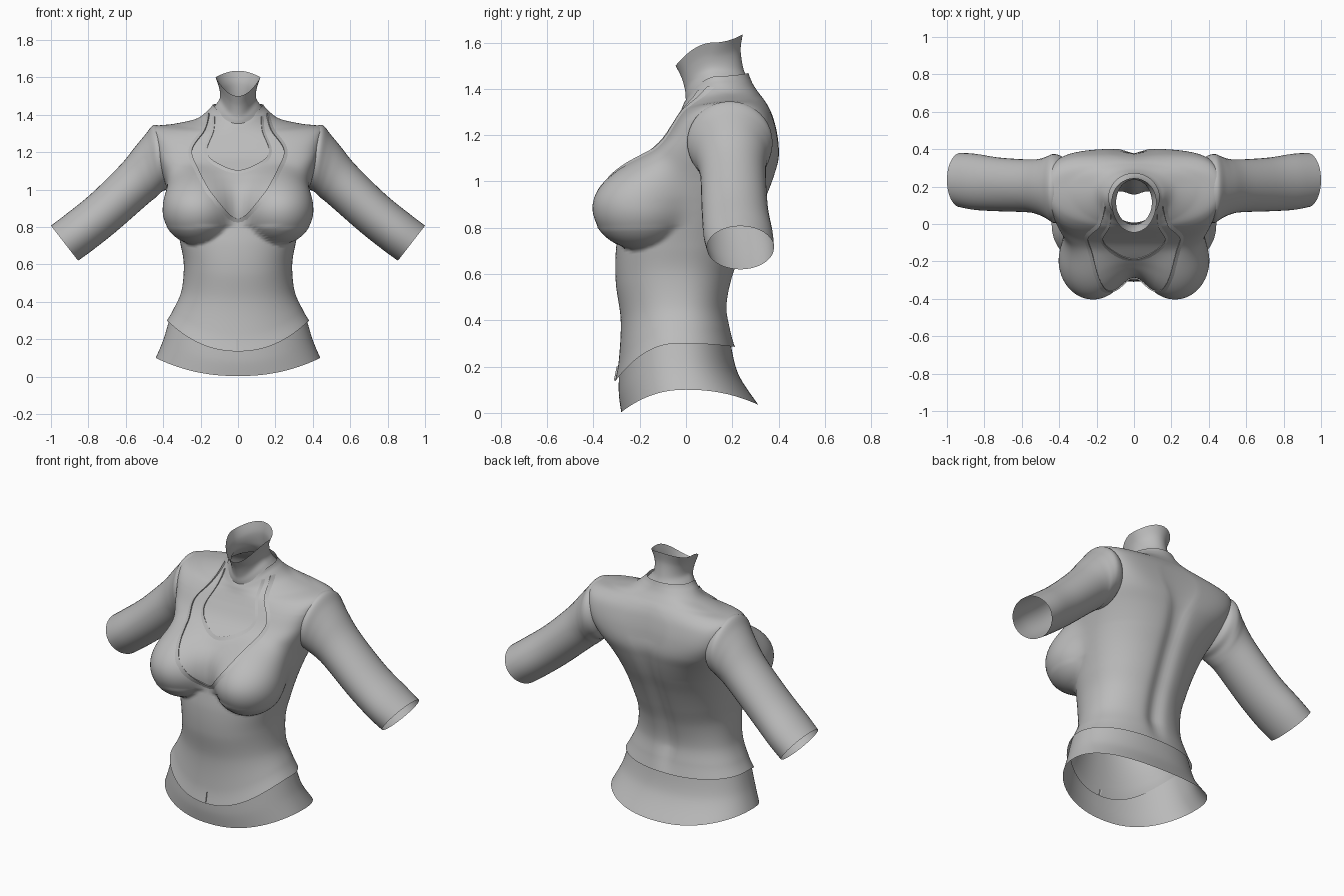
import bpy, bmesh, math
from mathutils import Vector
from mathutils.bvhtree import BVHTree

if "Cube" in bpy.data.objects:
    bpy.data.objects.remove(bpy.data.objects["Cube"])

grey = bpy.data.materials.new("plain grey")
grey.diffuse_color = (0.5, 0.5, 0.5, 1)
grey.use_nodes = True
grey.node_tree.nodes["Principled BSDF"].inputs["Base Color"].default_value = grey.diffuse_color
COLS = 120


def spline(keys, sub):
    """Smoothly interpolate rows of numbers."""
    out = []
    for i in range(len(keys) - 1):
        a, b = keys[max(i - 1, 0)], keys[i]
        c, d = keys[i + 1], keys[min(i + 2, len(keys) - 1)]
        for k in range(sub):
            t = k / sub
            out.append([0.5 * (2 * q + (r - p) * t + (2 * p - 5 * q + 4 * r - s) * t * t
                               + (3 * q - p - 3 * r + s) * t ** 3)
                        for p, q, r, s in zip(a, b, c, d)])
    out.append(list(keys[-1]))
    return out


def loft(rings):
    """Bridge closed rings of points into an open tube."""
    bm = bmesh.new()
    rows = [[bm.verts.new(p) for p in ring] for ring in rings]
    n = len(rows[0])
    for r0, r1 in zip(rows, rows[1:]):
        for j in range(n):
            bm.faces.new((r0[j], r0[(j + 1) % n], r1[(j + 1) % n], r1[j]))
    return bm


def body_ring(key):
    """Half width, side y/z, front y/z, back y/z, squareness of front (back is squarer)."""
    w, ys, zs, yf, zf, yb, zb, e = key
    pts = []
    for j in range(COLS):
        a = 2 * math.pi * j / COLS
        c, s = math.cos(a), math.sin(a)
        ex = e + max(0, e - 2.3) * 0.9 if s > 0 else e
        x = w * math.copysign(abs(c) ** (2 / ex), c)
        yt, zt = (yb, zb) if s > 0 else (yf, zf)
        y = ys + (yt - ys) * abs(s) ** (2 / ex)
        z = zs * c * c + zt * s * s
        pts.append(Vector((x, y, z)))
    return pts


def finish(name, bm, angle=50):
    bmesh.ops.recalc_face_normals(bm, faces=bm.faces)
    me = bpy.data.meshes.new(name)
    bm.to_mesh(me)
    bm.free()
    me.materials.append(grey)
    ob = bpy.data.objects.new(name, me)
    bpy.context.collection.objects.link(ob)
    bpy.ops.object.select_all(action='DESELECT')
    ob.select_set(True)
    bpy.context.view_layer.objects.active = ob
    bpy.ops.object.shade_smooth_by_angle(angle=math.radians(angle))
    return ob


# Teardrop bust volumes used to push the chest outwards
bust = bmesh.new()
for side in (-1, 1):
    made = bmesh.ops.create_uvsphere(bust, u_segments=64, v_segments=48, radius=1)
    for v in made['verts']:
        x, y, z = v.co
        up = max(z, 0)
        v.co = (side * (0.215 - 0.03 * up * up) + 0.19 * x,
                -0.195 + 0.214 * y + 0.17 * up * up,
                0.89 + z * (0.26 if z > 0 else 0.185))
bust_tree = BVHTree.FromBMesh(bust)
bust.free()

# Shirt body, from hem over the shoulders to the collar
shirt_keys = [
    (.380, -.03, .30, -.307, .135, .212, .285, 2.2),
    (.345, -.03, .36, -.290, .23, .195, .36, 2.2),
    (.302, -.03, .46, -.282, .40, .182, .46, 2.2),
    (.290, -.03, .60, -.303, .56, .205, .58, 2.2),
    (.310, -.02, .72, -.303, .70, .250, .70, 2.2),
    (.335, .00, .83, -.285, .82, .300, .82, 2.2),
    (.360, .03, .93, -.275, .91, .350, .93, 2.3),
    (.385, .08, 1.02, -.255, 1.00, .385, 1.03, 2.5),
    (.415, .13, 1.11, -.195, 1.09, .402, 1.11, 2.9),
    (.440, .17, 1.20, -.110, 1.17, .395, 1.20, 3.4),
    (.456, .19, 1.28, -.060, 1.24, .375, 1.28, 3.3),
    (.454, .20, 1.335, -.030, 1.29, .350, 1.335, 2.4),
    (.340, .20, 1.352, -.018, 1.315, .320, 1.375, 2.0),
    (.220, .19, 1.380, -.010, 1.335, .295, 1.41, 2.0),
    (.155, .16, 1.430, -.002, 1.35, .280, 1.44, 2.0),
    (.135, .14, 1.455, .008, 1.365, .270, 1.468, 2.0),
]
shirt = loft([body_ring(k) for k in spline(shirt_keys, 10)])
for v in shirt.verts:
    x, y, z = v.co
    # spine furrow
    if y > 0.05:
        fade = max(0, min(1, (z - 0.28) / 0.15, (1.36 - z) / 0.2))
        v.co.y -= 0.025 * fade * math.exp(-(x / 0.05) ** 2)
    # bust, blended into the chest
    elif y < 0.1 and z < 1.2:
        d = Vector((x, y, 0))
        r = d.length
        d.normalize()
        hit = bust_tree.ray_cast(d * 2 + Vector((0, 0, z)), -d, 2)[0]
        if hit:
            q = math.hypot(hit.x, hit.y)
            k = 0.02 + 0.06 * max(0, min(1, (z - 0.78) / 0.15))
            h = max(k - abs(q - r), 0) / k
            new = max(q, r) + h * h * k / 4
            v.co.x, v.co.y = d.x * new, d.y * new
# relax the chest above the underbust fold
chest = [v for v in shirt.verts if v.co.y < 0.05 and 0.8 < v.co.z < 1.26]
for _ in range(6):
    bmesh.ops.smooth_vert(shirt, verts=chest, factor=0.5,
                          use_axis_x=True, use_axis_y=True, use_axis_z=True)
shirt_tree = BVHTree.FromBMesh(shirt)
# armhole openings, hidden inside the sleeves
holes = []
for f in shirt.faces:
    m = f.calc_center_median()
    if abs(m.x) > 0.40 and ((m.y - .19) / .125) ** 2 + ((m.z - 1.17) / .11) ** 2 < 1:
        holes.append(f)
bmesh.ops.delete(shirt, geom=holes, context='FACES')
finish("shirt_body", shirt, 60)

# Hip band below the shirt hem
hip_keys = [(.362, -.03, .325, -.290, .16, .190, .315, 2.2),
            (.398, -.02, .20, -.290, .08, .225, .17, 2.2),
            (.440, .00, .10, -.280, .003, .312, .035, 2.2)]
finish("hip_band", loft([body_ring(k) for k in spline(hip_keys, 8)]))

# Neck with slanted open top, its base flared to meet the collar
neck_keys = [(.150, .15, 1.415, .002, 1.335, .277, 1.43, 2),
             (.118, .13, 1.455, -.002, 1.365, .258, 1.46, 2),
             (.097, .12, 1.49, -.005, 1.40, .245, 1.50, 2),
             (.100, .11, 1.54, -.020, 1.45, .236, 1.57, 2),
             (.120, .12, 1.60, -.045, 1.50, .245, 1.635, 2)]
finish("neck", loft([body_ring(k) for k in spline(neck_keys, 8)]))

# Sleeves: upper x/z, lower x/z, front y, back y
sleeve_keys = [(.385, 1.315, .355, 1.03, .035, .345),
               (.415, 1.338, .375, 1.005, .012, .366),
               (.455, 1.343, .405, .99, .006, .374),
               (.495, 1.295, .425, .972, .025, .364),
               (.545, 1.235, .447, .952, .045, .350),
               (.630, 1.130, .490, .917, .062, .345),
               (.790, .973, .650, .777, .068, .355),
               (.920, .868, .775, .678, .075, .375),
               (1.00, .807, .855, .62, .090, .380)]
for side, label in ((-1, "right"), (1, "left")):
    rings = []
    for ux, uz, lx, lz, y0, y1 in spline(sleeve_keys, 5):
        ring = []
        for j in range(40):
            a = 2 * math.pi * j / 40
            c, s = math.cos(a), math.sin(a)
            ring.append((side * ((ux + lx) + (ux - lx) * c) / 2,
                         (y0 + y1) / 2 + (y1 - y0) / 2 * s,
                         ((uz + lz) + (uz - lz) * c) / 2))
        rings.append(ring)
    finish(label + "_sleeve", loft(rings))


def trim(name, path, width, lift, sub=10):
    """Stepped edge on the front of the shirt along an x/z path."""
    pts = [Vector(p) for p in spline(path, sub)]
    bm = bmesh.new()
    last = None
    for i, p in enumerate(pts):
        t = (pts[min(i + 1, len(pts) - 1)] - pts[max(i - 1, 0)]).normalized()
        off = Vector((-t.y, t.x)) * width
        row = []
        # foot of the step, its lip, then a slope back into the cloth
        for q, up in ((p, -0.004), (p, lift), (p + off, -0.002)):
            hit, nor, _, _ = shirt_tree.ray_cast(Vector((q.x, -2, q.y)), Vector((0, 1, 0)))
            if hit and hit.y < 0.2:
                if nor.y > 0:
                    nor = -nor
                row.append(bm.verts.new(hit + nor * up))
        if len(row) == 3 and last:
            for a in (0, 1):
                bm.faces.new((last[a], last[a + 1], row[a + 1], row[a]))
        last = row if len(row) == 3 else None
    finish(name, bm, 35)


def mirrored(half):
    return half + [(-x, z) for x, z in reversed(half[:-1])]


# Neckline edges and the small front notch
trim("outer_neckline", mirrored([(.15, 1.415), (.158, 1.37), (.18, 1.31), (.245, 1.21),
                                 (.21, 1.10), (.13, .96), (0, .845)]), 0.025, 0.008)
trim("inner_neckline", mirrored([(.122, 1.39), (.13, 1.31), (.166, 1.21), (.13, 1.15),
                                 (0, 1.10)]), 0.02, 0.006)
trim("front_notch", [(0, .14), (0, .20)], 0.012, 0.006, 4)
